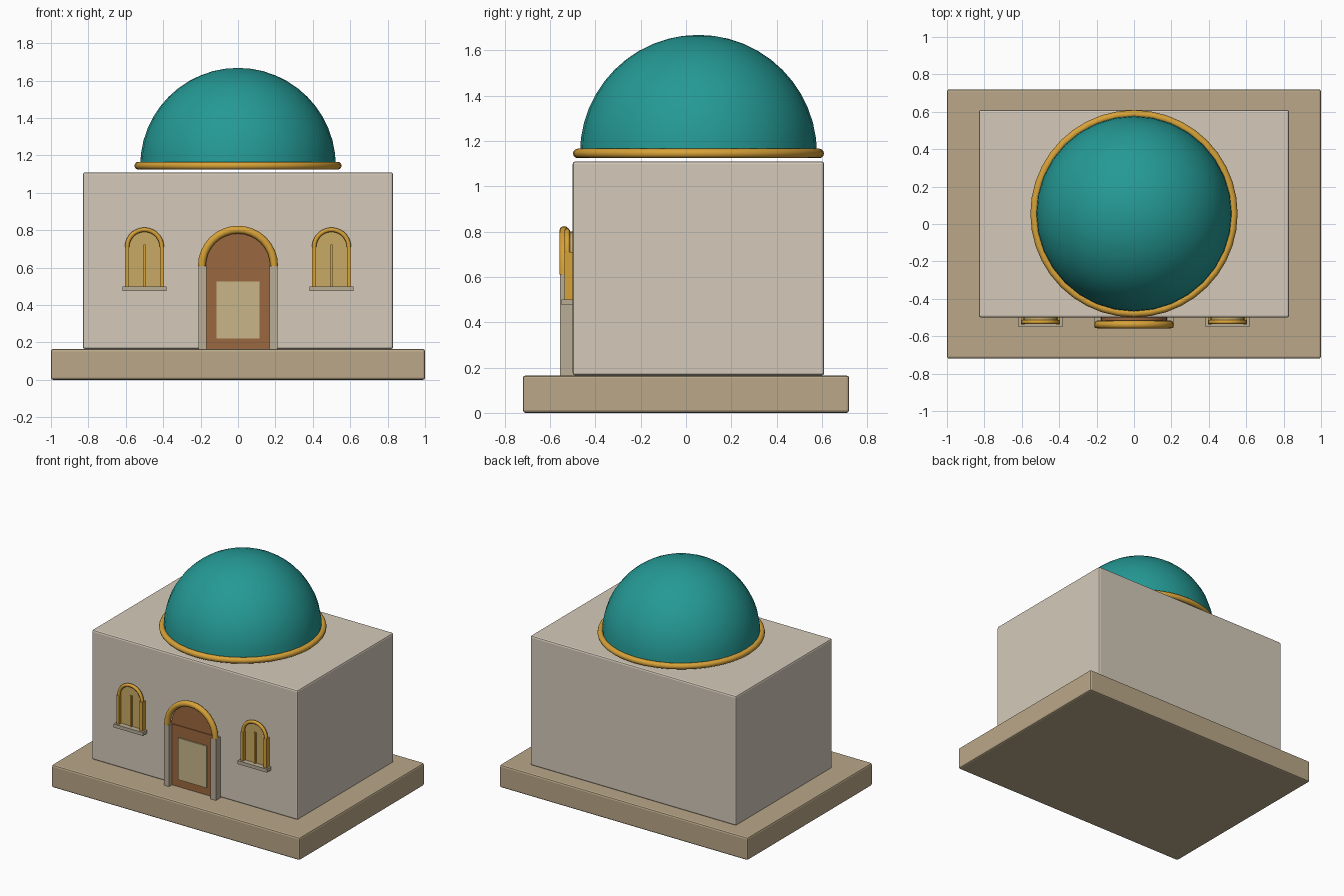
import bpy, bmesh, math
from mathutils import Vector

cube = bpy.data.objects.get("Cube")
if cube:
    bpy.data.objects.remove(cube, do_unlink=True)


def material(name, rgb):
    mat = bpy.data.materials.new(name)
    mat.use_nodes = True
    mat.diffuse_color = (*rgb, 1)
    mat.node_tree.nodes["Principled BSDF"].inputs["Base Color"].default_value = (*rgb, 1)
    return mat


PLASTER = material("pale plaster", (0.66, 0.59, 0.49))
STONE = material("tan stone", (0.49, 0.39, 0.25))
TRIM = material("grey stone trim", (0.49, 0.42, 0.31))
GOLD = material("gold", (0.68, 0.36, 0.04))
TEAL = material("teal glaze", (0.018, 0.32, 0.30))
WOOD = material("brown wood", (0.33, 0.14, 0.05))
PANEL = material("pale wood panel", (0.58, 0.47, 0.25))
GLASS = material("amber glass", (0.58, 0.40, 0.13))


def finish(name, bm, mat, smooth=False):
    bmesh.ops.recalc_face_normals(bm, faces=bm.faces)
    mesh = bpy.data.meshes.new(name)
    bm.to_mesh(mesh)
    bm.free()
    mesh.materials.append(mat)
    obj = bpy.data.objects.new(name, mesh)
    bpy.context.collection.objects.link(obj)
    if smooth:
        bpy.ops.object.select_all(action='DESELECT')
        obj.select_set(True)
        bpy.context.view_layer.objects.active = obj
        bpy.ops.object.shade_smooth_by_angle(angle=math.radians(40))
    return obj


def box(name, mat, xs, ys, zs, bevel=0):
    """Box between pairs of limits on each axis."""
    bm = bmesh.new()
    bmesh.ops.create_cube(bm, size=1)
    for v in bm.verts:
        v.co = [sum(lim) / 2 + c * (lim[1] - lim[0]) for c, lim in zip(v.co, (xs, ys, zs))]
    obj = finish(name, bm, mat)
    if bevel:
        mod = obj.modifiers.new("soft edges", 'BEVEL')
        mod.width, mod.segments = bevel, 2
    return obj


def tube(name, mat, centre, major, minor, upright, steps, sides=12):
    """Round bar swept as an upright half circle or a flat full ring."""
    bm = bmesh.new()
    turn = math.pi if upright else math.tau
    rings = []
    for i in range(steps + 1 if upright else steps):
        a = turn * i / steps
        ring = []
        for j in range(sides):
            b = math.tau * j / sides
            r, h = major + minor * math.cos(b), minor * math.sin(b)
            p = (r * math.cos(a), h, r * math.sin(a)) if upright else (r * math.cos(a), r * math.sin(a), h)
            ring.append(bm.verts.new(Vector(p) + Vector(centre)))
        rings.append(ring)
    for i in range(steps):
        p, q = rings[i], rings[(i + 1) % len(rings)]
        for j in range(sides):
            k = (j + 1) % sides
            bm.faces.new((p[j], p[k], q[k], q[j]))
    if upright:
        bm.faces.new(rings[0])
        bm.faces.new(rings[-1])
    return finish(name, bm, mat, smooth=True)


def half_disc(name, mat, x, z, radius, front, back, steps=16):
    """Solid half round filling an arch."""
    bm = bmesh.new()
    angles = [math.pi * i / steps for i in range(steps + 1)]
    face = bm.faces.new([bm.verts.new((x + radius * math.cos(a), front, z + radius * math.sin(a)))
                         for a in angles])
    out = bmesh.ops.extrude_face_region(bm, geom=[face], use_keep_orig=True)
    for v in out["geom"]:
        if isinstance(v, bmesh.types.BMVert):
            v.co.y = back
    return finish(name, bm, mat, smooth=True)


# Base and main block
WALL = -0.5
INSIDE = WALL + 0.02
box("plinth", STONE, (-1, 1), (-0.72, 0.72), (0, 0.165), 0.012)
box("main_block", PLASTER, (-0.83, 0.83), (WALL, 0.61), (0.165, 1.11), 0.012)

# Dome and its ring
DOME_Y, DOME_Z = 0.055, 1.145
bm = bmesh.new()
bmesh.ops.create_uvsphere(bm, u_segments=32, v_segments=24, radius=0.523)
bmesh.ops.delete(bm, geom=[v for v in bm.verts if v.co.z < -0.01], context='VERTS')
bmesh.ops.translate(bm, vec=(0, DOME_Y, DOME_Z), verts=bm.verts)
finish("dome", bm, TEAL, smooth=True)
tube("dome_ring", GOLD, (0, DOME_Y, DOME_Z), 0.533, 0.021, False, 40)

# Doorway
SPRING = 0.61
box("door", WOOD, (-0.168, 0.168), (-0.52, INSIDE), (0.165, SPRING))
box("door_panel", PANEL, (-0.115, 0.115), (-0.528, -0.519), (0.22, 0.525))
half_disc("door_arch_fill", WOOD, 0, SPRING, 0.176, -0.515, INSIDE)
tube("door_arch", GOLD, (0, -0.538, SPRING), 0.193, 0.021, True, 16)
for side, s in (("left", 1), ("right", -1)):
    box(side + "_door_jamb", TRIM, sorted((s * 0.168, s * 0.21)), (-0.555, INSIDE), (0.165, SPRING))

# Windows, one each side of the door
SILL, TOP = 0.5, 0.71
for side, x in (("left", 0.5), ("right", -0.5)):
    name = side + "_window_"
    box(name + "glass", GLASS, (x - 0.085, x + 0.085), (-0.512, INSIDE), (SILL, TOP))
    half_disc(name + "arch_fill", GLASS, x, TOP, 0.09, -0.512, INSIDE)
    tube(name + "arch", GOLD, (x, -0.524, TOP), 0.093, 0.012, True, 14, 10)
    box(name + "mullion", GOLD, (x - 0.006, x + 0.006), (-0.522, -0.505), (SILL, 0.725))
    box(name + "sill", TRIM, (x - 0.118, x + 0.118), (-0.55, INSIDE), (0.475, SILL))
    for post, p in (("left", x + 0.094), ("right", x - 0.094)):
        box(name + post + "_post", GOLD, (p - 0.011, p + 0.011), (-0.537, INSIDE), (SILL, TOP))
